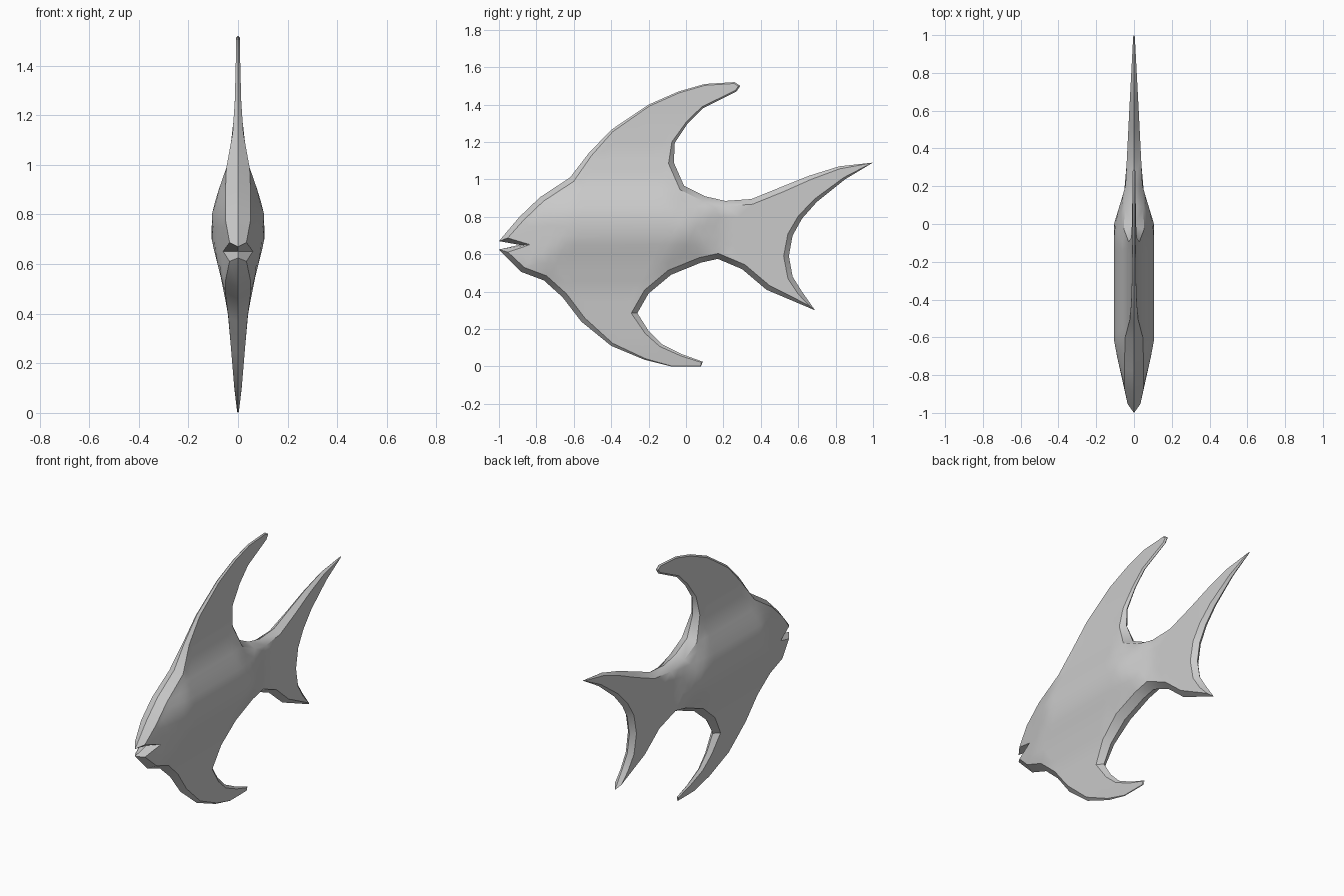
import bpy
import bmesh
from mathutils import Vector
from mathutils.geometry import delaunay_2d_cdt, intersect_point_line

cube = bpy.data.objects.get("Cube")
if cube:
    bpy.data.objects.remove(cube, do_unlink=True)

# Side outline in hundredths (y, z), clockwise from the upper lip
forehead = [(-100, 67), (-89, 80), (-78, 90.5), (-62, 101)]
dorsal_fin = [(-52, 114), (-40, 126.5), (-20, 140), (-4, 147), (10, 151), (26, 152),
              (29, 150), (27, 147), (9, 138), (1, 130), (-6, 119.5), (-6.5, 109), (-1, 96.5)]
tail_fin = [(10, 91), (21, 88.5), (35, 89.5), (51, 96), (66, 102), (82, 107), (100, 109),
            (85, 100), (70, 88), (62, 79), (57, 70), (55, 59), (57, 48), (62, 40),
            (69, 30), (43, 41), (30, 52), (17, 57.5)]
belly_fin = [(8, 55.5), (-8, 49), (-20, 39), (-26, 28.5), (-20, 19), (-13, 12), (-2, 6.5),
             (9, 2.5), (8, 0), (-8, 0), (-22, 3.5), (-40, 11), (-56, 24)]
chin_and_mouth = [(-66, 37), (-76, 46), (-88, 50.5), (-100, 62.5), (-89, 65)]
outline = [Vector(p) / 100 for p in
           forehead + dorsal_fin + tail_fin + belly_fin + chin_and_mouth]
count = len(outline)

# Half thickness in hundredths, along the length and up the height
by_length = [(-100, 2.5), (-97, 3), (-70, 9), (-62, 10.5), (0, 10.6), (20, 4.5), (60, 2.5), (100, .4)]
by_height = [(0, .3), (10, 1.5), (40, 4), (55, 7), (70, 10.8), (80, 10.5), (87, 8.8),
             (100, 4.3), (115, 1.8), (130, 1.1), (153, .7)]


def interpolate(table, value):
    value = min(max(value * 100, table[0][0]), table[-1][0])
    for (a, wa), (b, wb) in zip(table, table[1:]):
        if value <= b:
            return (wa + (wb - wa) * (value - a) / (b - a)) / 100


def edges_of(loop):
    return list(zip(loop, loop[1:] + loop[:1]))


def distance(p, loop):
    best = 9.0
    for a, b in edges_of(loop):
        foot, t = intersect_point_line(p, a, b)
        near = a.lerp(b, min(max(t, 0), 1))
        best = min(best, (p - near).length)
    return best


def inside(p, loop):
    hit = False
    for a, b in edges_of(loop):
        if (a.y > p.y) != (b.y > p.y):
            if p.x < a.x + (b.x - a.x) * (p.y - a.y) / (b.y - a.y):
                hit = not hit
    return hit


def half_width(p):
    return min(interpolate(by_length, p.x), interpolate(by_height, p.y),
               0.04 + 0.4 * distance(p, outline))


def inward(a, b):
    d = (b - a).normalized()
    return Vector((d.y, -d.x))


# Inner edge of the bevelled rim
rim = []
for i, p in enumerate(outline):
    n1 = inward(outline[i - 1], p)
    n2 = inward(p, outline[(i + 1) % count])
    n = (n1 + n2).normalized()
    rim.append(p + n * min(0.028, half_width(p)) / max(n.dot(n1), 0.5))

# Flank surface points inside the rim
points = list(rim)
step = 0.05
for row in range(32):
    for col in range(42):
        p = Vector((-1.02 + step * (col + 0.5 * (row % 2)), step * row))
        if inside(p, rim) and distance(p, rim) > 0.018:
            points.append(p)
loop_edges = [(i, (i + 1) % count) for i in range(count)]
flat_points, _, triangles = delaunay_2d_cdt(points, loop_edges, [], 1, 1e-5)[:3]

# One half of the fish, then its mirror image
bm = bmesh.new()


def add_vert(p, x):
    return bm.verts.new((x, p.x, p.y))


flank = [add_vert(p, half_width(p)) for p in flat_points]
for tri in triangles:
    bm.faces.new([flank[i] for i in tri])
keel = [add_vert(p, 0) for p in outline]
lip = [add_vert(p, half_width(p)) for p in rim]
for i, j in loop_edges:
    bm.faces.new((keel[i], keel[j], lip[j], lip[i]))
bmesh.ops.remove_doubles(bm, verts=bm.verts[:], dist=1e-4)
bmesh.ops.mirror(bm, geom=bm.verts[:] + bm.edges[:] + bm.faces[:], axis='X', merge_dist=1e-4)
bmesh.ops.remove_doubles(bm, verts=bm.verts[:], dist=1e-4)
bmesh.ops.recalc_face_normals(bm, faces=bm.faces[:])

mesh = bpy.data.meshes.new("fish_body")
bm.to_mesh(mesh)
bm.free()
fish = bpy.data.objects.new("fish_body", mesh)
bpy.context.collection.objects.link(fish)

# Plain grey skin
grey = bpy.data.materials.new("plain_grey")
grey.use_nodes = True
colour = (0.6, 0.6, 0.6, 1)
grey.diffuse_color = colour
grey.node_tree.nodes["Principled BSDF"].inputs["Base Color"].default_value = colour
mesh.materials.append(grey)

bpy.ops.object.select_all(action='DESELECT')
fish.select_set(True)
bpy.context.view_layer.objects.active = fish
bpy.ops.object.shade_smooth_by_angle(angle=0.55)
